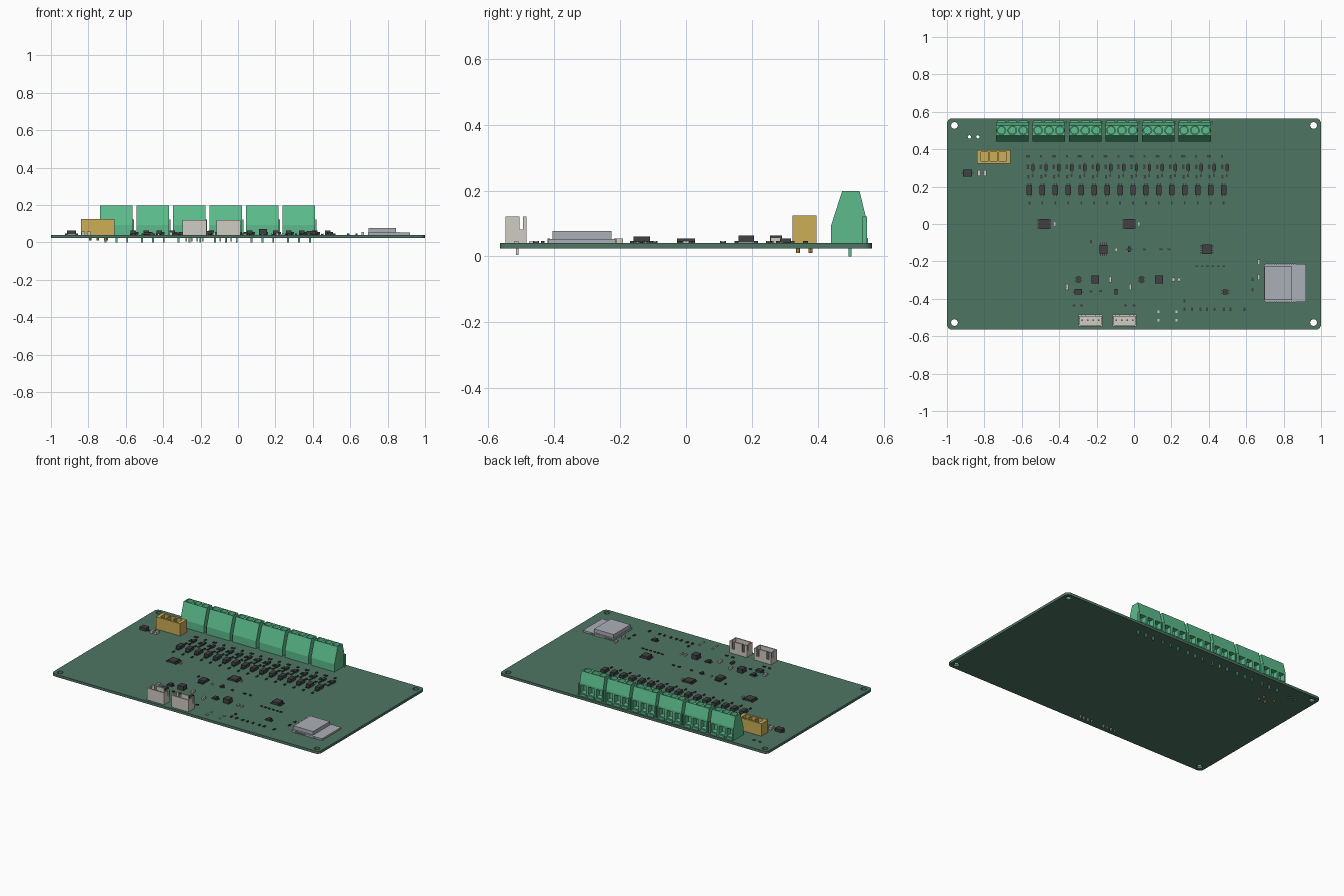
import bpy, bmesh, math
from mathutils import Matrix, Vector

if "Cube" in bpy.data.objects:
    bpy.data.objects.remove(bpy.data.objects["Cube"])

TOP, BOT = 0.041, 0.024          # board faces


def mat(name, col):
    m = bpy.data.materials.new(name)
    m.diffuse_color = (*col, 1)
    m.use_nodes = True
    m.node_tree.nodes["Principled BSDF"].inputs["Base Color"].default_value = m.diffuse_color
    return m


BOARD = mat("board green", (0.076, 0.181, 0.127))
GREEN = mat("terminal green", (0.107, 0.50, 0.262))
YELLOW = mat("yellow", (0.61, 0.43, 0.095))
CREAM = mat("cream white", (0.63, 0.60, 0.55))
GREY = mat("metal grey", (0.41, 0.43, 0.47))
BLACK = mat("chip black", (0.053, 0.050, 0.055))


class Part:
    """Collects simple solids into one mesh object."""
    def __init__(self, name, material):
        self.name, self.material, self.bm = name, material, bmesh.new()

    def box(self, x, y, w, d, z0, z1):
        m = Matrix.Translation((x, y, (z0 + z1) / 2)) @ Matrix.Diagonal((w, d, z1 - z0, 1))
        bmesh.ops.create_cube(self.bm, size=1, matrix=m)

    def cyl(self, x, y, r, z0, z1, n=16):
        bmesh.ops.create_cone(self.bm, cap_ends=True, segments=n, radius1=r, radius2=r,
                              depth=z1 - z0, matrix=Matrix.Translation((x, y, (z0 + z1) / 2)))

    def prism(self, profile, x0, x1):
        f = self.bm.faces.new([self.bm.verts.new((x0, y, z)) for y, z in profile])
        ext = bmesh.ops.extrude_face_region(self.bm, geom=[f])["geom"]
        verts = [v for v in ext if isinstance(v, bmesh.types.BMVert)]
        bmesh.ops.translate(self.bm, verts=verts, vec=Vector((x1 - x0, 0, 0)))

    def done(self):
        bmesh.ops.recalc_face_normals(self.bm, faces=self.bm.faces)
        me = bpy.data.meshes.new(self.name)
        self.bm.to_mesh(me)
        self.bm.free()
        if self.material:
            me.materials.append(self.material)
        ob = bpy.data.objects.new(self.name, me)
        bpy.context.collection.objects.link(ob)
        return ob


def cut(ob, cutter):
    cutter.hide_render = True
    cutter.hide_viewport = True
    mod = ob.modifiers.new("cut", 'BOOLEAN')
    mod.operation, mod.solver, mod.object = 'DIFFERENCE', 'EXACT', cutter


def ring(cx, cy, r, n=20):
    return [(cx + r * math.cos(2 * math.pi * i / n), cy + r * math.sin(2 * math.pi * i / n))
            for i in range(n)]


# Circuit board: rounded outline with drilled holes
outline = []
for k, (sx, sy) in enumerate([(1, 1), (-1, 1), (-1, -1), (1, -1)]):
    for i in range(7):
        a = math.pi / 2 * (k + i / 6)
        outline.append((sx * 0.972 + 0.028 * math.cos(a), sy * 0.537 + 0.028 * math.sin(a)))
holes = [ring(sx * 0.96, sy * 0.527, 0.018) for sx in (-1, 1) for sy in (-1, 1)]
holes += [ring(x, 0.466, 0.009, 12) for x in (-0.88, -0.835)]
cu = bpy.data.curves.new("circuit_board", 'CURVE')
cu.dimensions, cu.fill_mode, cu.extrude = '2D', 'BOTH', (TOP - BOT) / 2
for pts in [outline] + holes:
    s = cu.splines.new('POLY')
    s.points.add(len(pts) - 1)
    for p, (x, y) in zip(s.points, pts):
        p.co = (x, y, 0, 1)
    s.use_cyclic_u = True
cu.materials.append(BOARD)
board = bpy.data.objects.new("circuit_board", cu)
board.location.z = (TOP + BOT) / 2
bpy.context.collection.objects.link(board)
bpy.context.view_layer.objects.active = board
board.select_set(True)
bpy.ops.object.convert(target='MESH')

# Six screw terminal blocks, three ways each
blocks, cutter = Part("terminal_blocks", GREEN), Part("terminal_cutter", None)
extra = Part("terminal_screws_and_pins", GREEN)
profile = [(0.44, TOP), (0.44, 0.092), (0.474, 0.198), (0.527, 0.198), (0.545, 0.125), (0.545, TOP)]
for b in range(6):
    x0 = -0.738 + 0.1952 * b
    blocks.prism(profile, x0, x0 + 0.175)
    extra.box(x0 + 0.179, 0.543, 0.008, 0.014, TOP, 0.122)
    for j in range(3):
        x = x0 + 0.029 + 0.0585 * j
        cutter.cyl(x, 0.5005, 0.0235, 0.165, 0.22)
        cutter.box(x, 0.535, 0.042, 0.05, 0.06, 0.112)
        extra.cyl(x, 0.5005, 0.021, 0.163, 0.176)
        extra.box(x, 0.5005, 0.034, 0.005, 0.174, 0.179)
        extra.box(x, 0.498, 0.01, 0.01, 0.0, BOT + 0.002)
        extra.box(x, 0.549, 0.045, 0.008, TOP, 0.056)
cut(blocks.done(), cutter.done())
extra.done()

# Yellow power socket with two angled contacts
socket, cutter = Part("power_socket", YELLOW), Part("socket_cutter", None)
socket.box(-0.75, 0.36, 0.18, 0.072, TOP, 0.124)
for x in (-0.797, -0.75, -0.703):
    cutter.box(x, 0.36, 0.04, 0.048, 0.085, 0.15)
cut(socket.done(), cutter.done())
pins = Part("power_socket_pins", YELLOW)
for x in (-0.775, -0.725):
    pins.box(x, 0.36, 0.008, 0.03, 0.08, 0.118)
for x, y in ((-0.79, 0.378), (-0.71, 0.378), (-0.7, 0.34), (-0.75, 0.34)):
    pins.cyl(x, y, 0.006, 0.01, BOT + 0.002, 8)
pins.done()

# Two open four-pin headers
for n, cx in enumerate((-0.233, -0.051)):
    h = Part("pin_header_%d" % (n + 1), CREAM)
    h.box(cx, -0.5165, 0.128, 0.063, TOP, 0.054)
    h.box(cx, -0.544, 0.128, 0.008, 0.054, 0.121)
    for s in (-1, 1):
        h.box(cx + s * 0.06, -0.5225, 0.008, 0.035, 0.054, 0.121)
        h.box(cx + s * 0.06, -0.5, 0.008, 0.01, 0.054, 0.082)
        h.box(cx + s * 0.055, -0.49, 0.018, 0.01, 0.054, 0.121)
    h.box(cx, -0.49, 0.056, 0.01, 0.054, 0.121)
    h.box(cx, -0.49, 0.1, 0.01, 0.054, 0.07)
    for i in range(4):
        x = cx + 0.03 * (i - 1.5)
        h.box(x, -0.515, 0.008, 0.008, 0.054, 0.105)
        h.box(x, -0.512, 0.008, 0.008, 0.005, BOT + 0.002)
    h.done()

# Radio module: thin carrier, shield can, edge pads
radio = Part("radio_module", GREY)
radio.box(0.808, -0.316, 0.224, 0.204, TOP, 0.053)
radio.box(0.772, -0.316, 0.146, 0.178, 0.053, 0.077)
for i in range(14):
    for s in (-1, 1):
        radio.box(0.71 + 0.0115 * i, -0.316 + s * 0.101, 0.006, 0.008, TOP, 0.0545)
radio.done()


# Small surface-mount parts
def chip(p, x, y, w, d, h, leads=0, along_y=False):
    """Package body with gull leads on two opposite sides."""
    p.box(x, y, w, d, TOP + 0.002, h)
    span, reach = (w, d / 2 + 0.005) if along_y else (d, w / 2 + 0.005)
    for i in range(leads):
        t = (i + 0.5) / leads * span - span / 2
        for s in (-1, 1):
            if along_y:
                p.box(x + t, y + s * reach, 0.006, 0.012, TOP, TOP + 0.006)
            else:
                p.box(x + s * reach, y + t, 0.012, 0.006, TOP, TOP + 0.006)


def passive(p, x, y, w, d, h=0.047):
    """Two-terminal part: body with slightly larger end caps."""
    p.box(x, y, w * 0.9, d * 0.9, TOP, h - 0.001)
    for s in (-1, 1):
        if d >= w:
            p.box(x, y + s * d * 0.38, w, d * 0.24, TOP, h)
        else:
            p.box(x + s * w * 0.38, y, w * 0.24, d, TOP, h)


# Sixteen identical input channels
opto, diodes, res = (Part("isolators", BLACK), Part("diodes", BLACK), Part("channel_resistors", BLACK))
for i in range(16):
    x = -0.559 + 0.0692 * i
    chip(opto, x, 0.183, 0.029, 0.048, 0.064, 2, True)
    chip(diodes, x + 0.019, 0.302, 0.018, 0.034, 0.055, 1, True)
    passive(res, x - 0.008, 0.305, 0.014, 0.024)
    passive(res, x - 0.006, 0.252, 0.012, 0.018)
    passive(res, x + 0.017, 0.258, 0.010, 0.016)
    passive(res, x, 0.112, 0.010, 0.018)
    passive(res, x - 0.008, 0.363, 0.022 if i % 2 == 0 else 0.012, 0.014)
for p in (opto, diodes, res):
    p.done()

# Integrated circuits: x, y, width, depth, height, leads per side
chips = Part("chips", BLACK)
for x, y, w, d, h, n in [
        (-0.48, 0, 0.052, 0.056, 0.054, 8), (-0.025, 0, 0.052, 0.056, 0.054, 8),
        (-0.163, -0.135, 0.044, 0.048, 0.06, 4), (0.39, -0.135, 0.05, 0.05, 0.06, 4),
        (-0.297, -0.297, 0.02, 0.032, 0.055, 2), (0.04, -0.297, 0.022, 0.03, 0.055, 2),
        (-0.297, -0.363, 0.04, 0.03, 0.057, 1), (-0.095, -0.363, 0.016, 0.03, 0.055, 0),
        (-0.025, -0.135, 0.014, 0.028, 0.053, 1), (0.487, -0.363, 0.024, 0.028, 0.055, 2),
        (-0.89, 0.273, 0.046, 0.036, 0.063, 1),
        (-0.207, -0.297, 0.042, 0.042, 0.07, 0), (0.133, -0.297, 0.042, 0.042, 0.073, 0)]:
    chip(chips, x, y, w, d, h, n, d < w * 1.4 and n == 4 and x < 0)
chips.done()

# Scattered black resistors
small = Part("resistors", BLACK)
for x in (0.27, 0.31, 0.355, 0.39, 0.43, 0.48, 0.515, 0.59):
    passive(small, x, -0.455, 0.012, 0.018)
for i in range(6):
    passive(small, 0.335 + 0.029 * i, -0.226, 0.014, 0.008)
for x, y in [(-0.32, -0.435), (-0.28, -0.435), (-0.045, -0.435), (0, -0.435), (-0.23, -0.36),
             (-0.178, -0.358), (0.055, -0.137), (0.145, -0.135), (0.187, -0.135)]:
    passive(small, x, y, 0.016, 0.011)
for x, y in [(-0.23, -0.095), (0.633, -0.295), (0.633, -0.352), (0.27, -0.41)]:
    passive(small, x, y, 0.011, 0.017)
small.done()

# Pale capacitors and pads
caps = Part("capacitors", CREAM)
for x, y, w, d, h in [
        (-0.828, 0.273, 0.018, 0.034, 0.058), (-0.797, 0.273, 0.018, 0.034, 0.058),
        (-0.358, -0.337, 0.015, 0.03, 0.055), (-0.127, -0.297, 0.015, 0.03, 0.055),
        (-0.02, -0.337, 0.015, 0.03, 0.055), (0.21, -0.297, 0.012, 0.02, 0.05),
        (0.24, -0.297, 0.012, 0.02, 0.05), (-0.425, 0, 0.009, 0.018, 0.048),
        (0.026, 0, 0.009, 0.018, 0.048), (-0.095, -0.137, 0.009, 0.014, 0.048),
        (0.667, -0.205, 0.012, 0.028, 0.055), (0.667, -0.285, 0.012, 0.028, 0.055)]:
    passive(caps, x, y, w, d, h)
for x in (0.13, 0.228):
    for y in (-0.47, -0.515):
        caps.box(x, y, 0.011, 0.014, TOP, 0.046)
caps.done()
